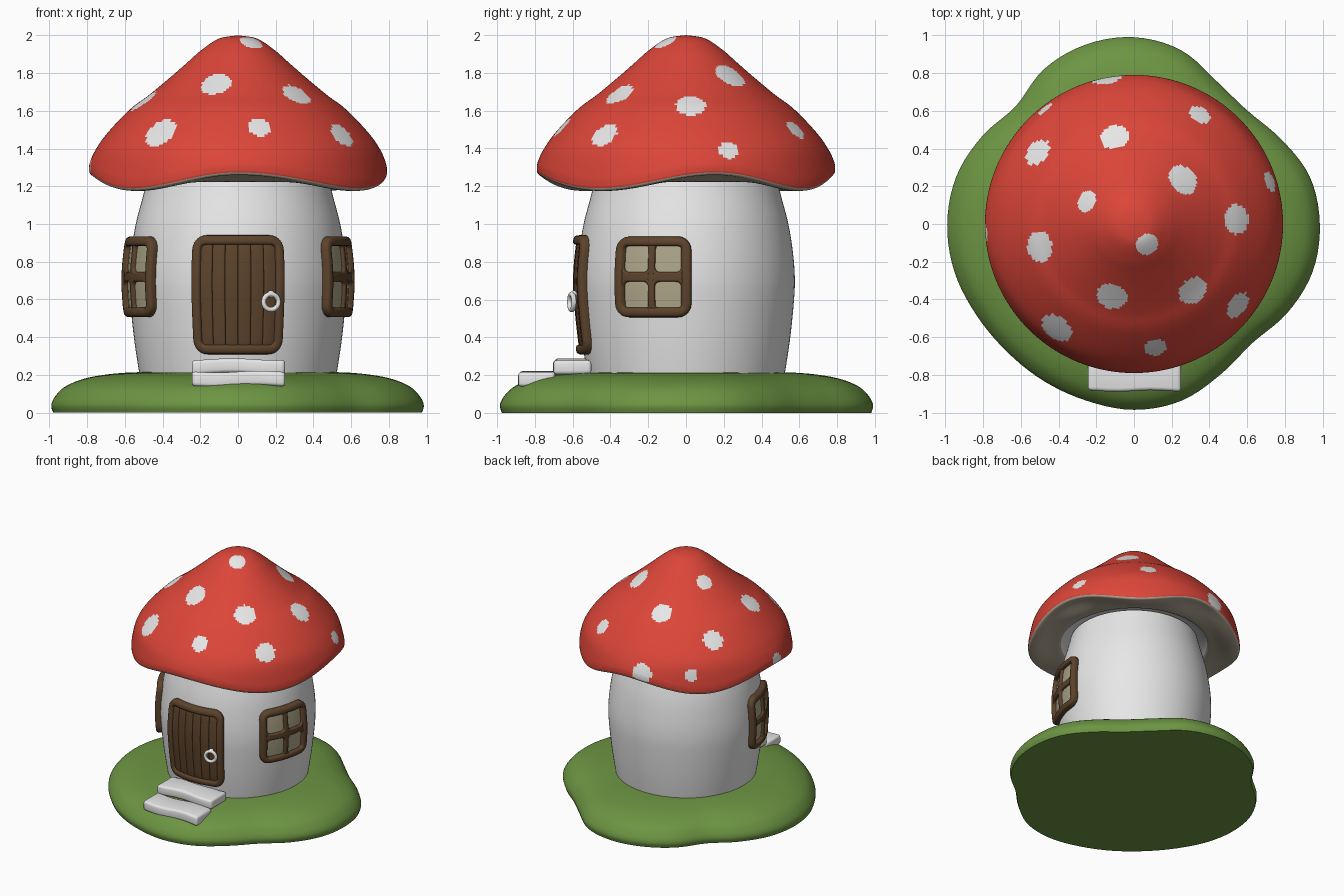
import bpy, bmesh, math
from mathutils import Matrix, Vector

if "Cube" in bpy.data.objects:
    bpy.data.objects.remove(bpy.data.objects["Cube"])


def material(name, r, g, b):
    m = bpy.data.materials.new(name)
    m.diffuse_color = (r, g, b, 1)
    m.use_nodes = True
    m.node_tree.nodes["Principled BSDF"].inputs["Base Color"].default_value = m.diffuse_color
    return m


RED = material("cap red", 0.72, 0.06, 0.04)
WHITE = material("off white", 0.8, 0.8, 0.8)
GILL = material("gill beige", 0.45, 0.39, 0.30)
BROWN = material("wood brown", 0.11, 0.057, 0.025)
GLASS = material("window glass", 0.42, 0.38, 0.25)
GREEN = material("grass green", 0.15, 0.30, 0.055)


def smooth(pts, n, closed=False):
    """Catmull-Rom resampling of a list of tuples."""
    out, c = [], len(pts)
    for i in range(c if closed else c - 1):
        ids = [i - 1, i, i + 1, i + 2]
        a, b, d, e = [Vector(pts[k % c] if closed else pts[min(max(k, 0), c - 1)]) for k in ids]
        for j in range(n):
            t = j / n
            out.append(0.5 * (2 * b + (d - a) * t + (2 * a - 5 * b + 4 * d - e) * t * t
                              + (3 * b - a - 3 * d + e) * t ** 3))
    if not closed:
        out.append(Vector(pts[-1]))
    return out


def finish(bm, name, mats, warp=None, rule=None, angle=50):
    if warp:
        for v in bm.verts:
            v.co = warp(v.co)
    bmesh.ops.remove_doubles(bm, verts=bm.verts, dist=1e-5)
    bmesh.ops.recalc_face_normals(bm, faces=bm.faces)
    bm.normal_update()
    for f in bm.faces:
        f.smooth = True
        if rule:
            f.material_index = rule(f)
    me = bpy.data.meshes.new(name)
    bm.to_mesh(me)
    bm.free()
    me.set_sharp_from_angle(angle=math.radians(angle))
    for m in mats:
        me.materials.append(m)
    ob = bpy.data.objects.new(name, me)
    bpy.context.collection.objects.link(ob)
    return ob


def skin(bm, rows, close_rows=False):
    """Quads between rows of points; each row is a closed ring."""
    vs = [[bm.verts.new(p) for p in row] for row in rows]
    n = len(vs[0])
    for i in range(len(vs) if close_rows else len(vs) - 1):
        a, b = vs[i], vs[(i + 1) % len(vs)]
        for j in range(n):
            k = (j + 1) % n
            bm.faces.new((a[j], a[k], b[k], b[j]))


def lathe(profile, segs, shape):
    bm = bmesh.new()
    skin(bm, [[shape(max(p[0], 0), p[1], 2 * math.pi * j / segs) for j in range(segs)] for p in profile])
    return bm


def polar(r, z, a):
    return Vector((r * math.cos(a), r * math.sin(a), z))


# grass mound: outline radius every 15 degrees
outline = [.985, .965, .90, .85, .875, .955, .99, .985, .95, .885, .93, .975,
           .99, .985, .965, .955, .96, .97, .985, .97, .92, .89, .94, .98]
radii = smooth([(r, 0) for r in outline], 5, True)
mound = smooth([(0, .21), (.3, .212), (.55, .214), (.72, .2), (.84, .175), (.93, .135),
                (.98, .085), (1, .04), (.99, 0)], 5) + [Vector((0, 0))]


def mound_shape(r, z, a):
    return polar(r * radii[round(a / (2 * math.pi) * 120) % 120][0], z, a)


finish(lathe(mound, 120, mound_shape), "grass_mound", [GREEN])

# barrel-shaped stem
stem = smooth([(.51, .15), (.525, .22), (.552, .4), (.572, .6), (.576, .72),
               (.566, .85), (.542, 1.0), (.503, 1.15), (.475, 1.26)], 6)
finish(lathe([Vector((0, .15))] + stem + [Vector((0, 1.26))], 96, polar), "stem", [WHITE])


def stem_radius(z):
    for a, b in zip(stem, stem[1:]):
        if a[1] <= z <= b[1]:
            return a[0] + (b[0] - a[0]) * (z - a[1]) / (b[1] - a[1])
    return stem[0][0]


# cap with wavy rim and gills
top = smooth([(0, 2), (.1, 1.983), (.19, 1.925), (.27, 1.855), (.35, 1.785), (.47, 1.685),
              (.57, 1.61), (.69, 1.485), (.755, 1.39), (.786, 1.29), (.79, 1.24)], 9)
under = smooth([(.79, 1.24), (.782, 1.222), (.76, 1.217), (.7, 1.217), (.62, 1.221), (.56, 1.228),
                (.53, 1.25), (.47, 1.275)], 4) + [Vector((0, 1.275))]


def cap_shape(r, z, a):
    wave = .042 * math.cos(4 * (a + math.pi / 2 - .2 * max(math.cos(a), 0)))
    w = min(max((1.42 - z) / .18, 0), 1) * min(max((r - .58) / .17, 0), 1)
    return polar(r, z + wave * w * w * (3 - 2 * w), a)


# spots: x, y direction, height (0 = take it from the profile), radius
spots = [(.07, -.11, 0, .062), (-.25, .12, 0, .06), (-.10, .455, 0, .078), (.26, .235, 0, .085),
         (-.51, .38, 0, .075), (.355, .585, 0, .06), (.545, .025, 0, .08), (-.505, -.12, 0, .082),
         (-.115, -.38, 0, .083), (.31, -.35, 0, .08), (.55, -.43, 0, .075), (-.41, -.555, 0, .09),
         (.115, -.675, 1.51, .062), (-.14, .77, 1.32, .075), (-.48, .62, 1.33, .05),
         (.74, .23, 1.395, .052), (-.79, -.05, 1.29, .055)]
centres = []
for x, y, z, s in spots:
    r = math.hypot(x, y)
    p = min(top, key=lambda q: abs(q[1] - z) if z else abs(q[0] - r))
    centres.append((polar(p[0], p[1], math.atan2(y, x)), s))


def cap_colour(f):
    c = f.calc_center_median()
    if f.normal.z < -.35:
        return 2 if math.hypot(c.x, c.y) > .545 else 1
    return 1 if any((c - p).length < s for p, s in centres) else 0


finish(lathe(top + under[1:], 220, cap_shape), "mushroom_cap", [RED, WHITE, GILL], rule=cap_colour, angle=70)


# panels: built flat as (along, outward, up), then bent around the stem
def bend(azimuth):
    def warp(p):
        return polar(stem_radius(p.z) + p.y, p.z, azimuth + p.x / .58)
    return warp


def bar(bm, lo, hi, bevel, step=.05):
    """Rounded box, cut often enough to bend."""
    t = bmesh.new()
    lo, hi = Vector(lo), Vector(hi)
    bmesh.ops.create_cube(t, size=1, matrix=Matrix.Translation((lo + hi) / 2) @ Matrix.Diagonal((*(hi - lo), 1)))
    if bevel:
        bmesh.ops.bevel(t, geom=t.edges[:], offset=bevel, segments=3, profile=.5, affect='EDGES')
    for axis in (0, 2):
        n = int((hi[axis] - lo[axis]) / step)
        for i in range(1, n):
            co, no = Vector(lo), Vector((0, 0, 0))
            co[axis] += (hi[axis] - lo[axis]) * i / n
            no[axis] = 1
            bmesh.ops.bisect_plane(t, geom=t.verts[:] + t.edges[:] + t.faces[:], plane_co=co, plane_no=no)
    me = bpy.data.meshes.new("temp")
    t.to_mesh(me)
    t.free()
    bm.from_mesh(me)
    bpy.data.meshes.remove(me)


def rounded_frame(bm, cx, cz, w, h, r, half, w0, depth):
    """Closed rounded-rectangle tube with a soft square section."""
    path = []
    for k in range(4):
        sx, sz = ((1, 1), (-1, 1), (-1, -1), (1, -1))[k]
        for j in range(7):
            a = math.radians(90 * k + 15 * j)
            n = Vector((math.cos(a), 0, math.sin(a)))
            path.append((Vector((cx + sx * (w - r), 0, cz + sz * (h - r))) + n * r, n))
    full = []
    for i, (p, n) in enumerate(path):
        full.append((p, n))
        q = path[(i + 1) % len(path)][0]
        if i % 7 == 6:
            full += [(p.lerp(q, t / 8), n) for t in range(1, 8)]
    soft = lambda v: math.copysign(abs(v) ** .65, v)
    rows = []
    for p, n in full:
        rows.append([p + n * half * soft(math.cos(b)) + Vector((0, w0 + depth * soft(math.sin(b)), 0))
                     for b in [2 * math.pi * j / 16 for j in range(16)]])
    skin(bm, rows, True)


# door: planks inside a rounded frame
bm = bmesh.new()
for i in range(6):
    x = -.204 + .068 * i
    bar(bm, (x, -.03, .345), (x + .068, .022, .905), .009)
rounded_frame(bm, 0, .625, .222, .29, .05, .026, .005, .035)
finish(bm, "door", [BROWN], bend(-math.pi / 2))

# door ring handle
bpy.ops.mesh.primitive_torus_add(major_radius=.041, minor_radius=.013, major_segments=32, minor_segments=12,
                                 location=(.175, -.605, .587), rotation=(math.pi / 2, 0, .29))
ring = bpy.context.object
ring.name = "door_ring"
bpy.ops.mesh.primitive_uv_sphere_add(segments=16, ring_count=10, radius=.02, location=(.175, -.595, .628))
knob = bpy.context.object
knob.name = "door_ring_mount"
for ob in (ring, knob):
    ob.data.materials.append(WHITE)
    ob.data.shade_smooth()

# windows: outer frame, four rounded panes, glass
for side, azimuth in (("right", math.radians(-18)), ("left", math.radians(180 + 20))):
    bm = bmesh.new()
    bar(bm, (-.018, -.02, .53), (.018, .03, .915), .01)
    bar(bm, (-.19, -.02, .698), (.19, .03, .742), .01)
    rounded_frame(bm, 0, .72, .185, .188, .045, .026, .006, .036)
    for sx in (-1, 1):
        for sz in (-1, 1):
            rounded_frame(bm, sx * .0875, .72 + sz * .098, .083, .086, .04, .014, .004, .026)
    finish(bm, "window_frame_" + side, [BROWN], bend(azimuth))
    bm = bmesh.new()
    bar(bm, (-.17, -.02, .545), (.17, .012, .895), 0)
    finish(bm, "window_glass_" + side, [GLASS], bend(azimuth))

# two slightly uneven stone steps
for name, lo, hi, ph in (("lower_step", (-.245, -.885, .14), (.25, -.69, .217), 0),
                         ("upper_step", (-.245, -.70, .208), (.25, -.50, .283), 2)):
    bm = bmesh.new()
    bar(bm, lo, hi, .018)
    finish(bm, name, [WHITE],
           lambda p: p + Vector((0, .004 * math.sin(17 * p.x + ph), .005 * math.sin(14 * p.x + ph))))
